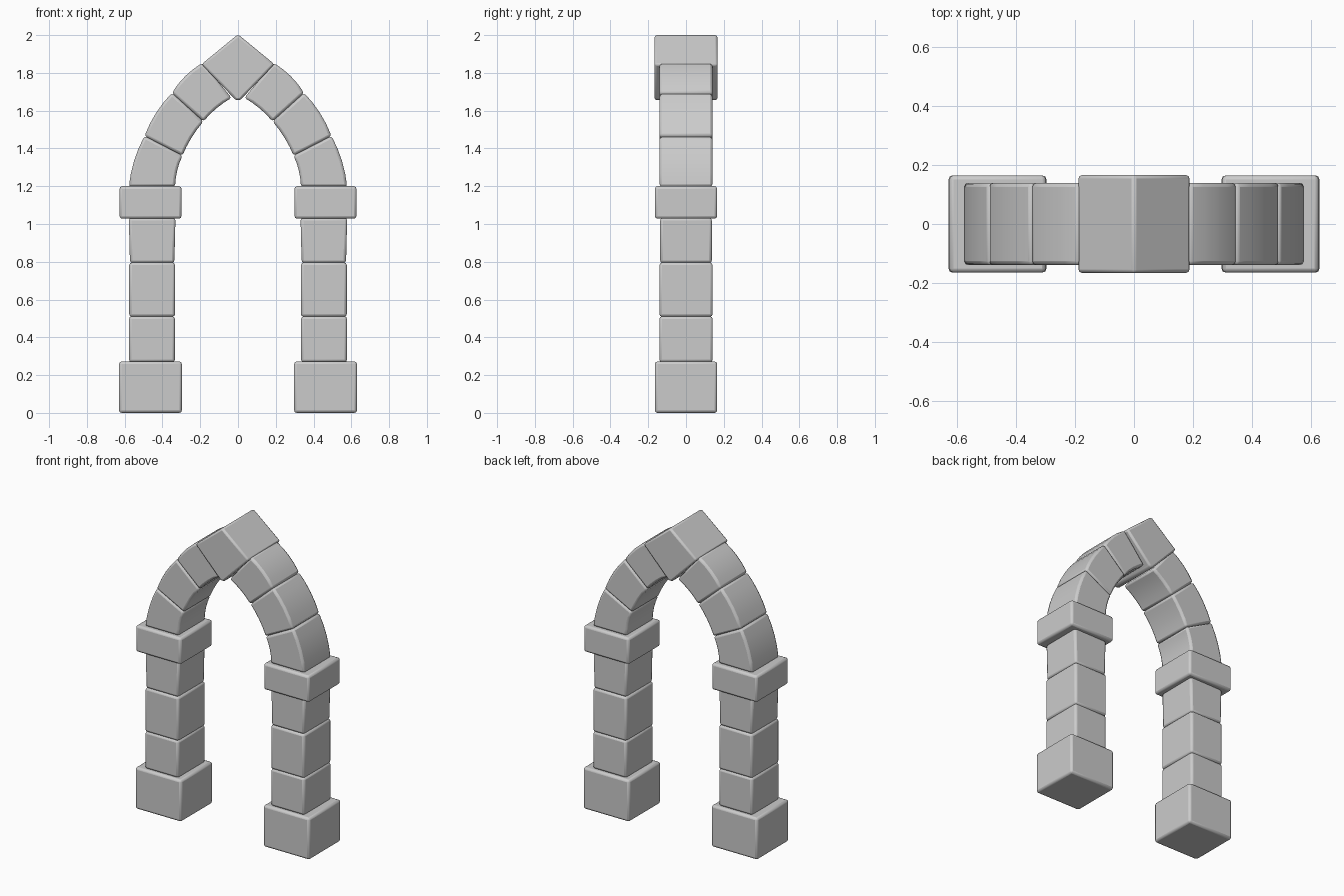
import bpy, bmesh
from mathutils import Vector

if "Cube" in bpy.data.objects:
    bpy.data.objects.remove(bpy.data.objects["Cube"])


def stone(name, outline, depth, mirrored=True, bevel=0.014):
    """Extrude an x-z outline along y into a worn stone block."""
    bm = bmesh.new()
    face = bm.faces.new([bm.verts.new((x, -depth / 2, z)) for x, z in outline])
    ext = bmesh.ops.extrude_face_region(bm, geom=[face])
    verts = [g for g in ext["geom"] if isinstance(g, bmesh.types.BMVert)]
    bmesh.ops.translate(bm, verts=verts, vec=(0, depth, 0))
    bmesh.ops.recalc_face_normals(bm, faces=bm.faces)
    mesh = bpy.data.meshes.new(name)
    bm.to_mesh(mesh)
    bm.free()
    ob = bpy.data.objects.new(name, mesh)
    bpy.context.collection.objects.link(ob)
    if mirrored:
        m = ob.modifiers.new("Mirror", "MIRROR")
        m.use_mirror_merge = False
    b = ob.modifiers.new("Bevel", "BEVEL")
    b.width, b.segments = bevel, 2
    b.limit_method, b.angle_limit = "ANGLE", 0.7
    bpy.ops.object.select_all(action="DESELECT")
    ob.select_set(True)
    bpy.context.view_layer.objects.active = ob
    bpy.ops.object.shade_smooth_by_angle(angle=0.6)
    return ob


def block(name, x0, x1, z0, z1, depth, flare=0.0):
    """Rectangular block, optionally flared at the top."""
    return stone(name, [(x0, z0), (x1, z0), (x1 + flare, z1), (x0 - flare, z1)], depth)


def bulged(a, b, amount, steps=4):
    """Points from a to b, bowed sideways by amount."""
    a, b = Vector(a), Vector(b)
    d = (b - a).normalized()
    n = Vector((d.y, -d.x))
    return [tuple(a.lerp(b, i / steps) + n * amount * 4 * (i / steps) * (1 - i / steps))
            for i in range(steps + 1)]


# Pillars: base, shaft stones and capital
block("pillar_base", 0.297, 0.63, 0.0, 0.272, 0.33)
block("lower_shaft_stone", 0.334, 0.577, 0.268, 0.511, 0.282)
block("middle_shaft_stone", 0.333, 0.576, 0.509, 0.796, 0.282)
block("upper_shaft_stone", 0.337, 0.572, 0.794, 1.032, 0.274, 0.006)
block("pillar_capital", 0.299, 0.627, 1.028, 1.2, 0.33)

# Arch stones between successive joints (outer point, inner point)
joints = [((0.578, 1.198), (0.333, 1.198)), ((0.495, 1.466), (0.294, 1.362)),
          ((0.35, 1.694), (0.183, 1.543)), ((0.188, 1.853), (0.034, 1.668))]
for i, ((o0, i0), (o1, i1)) in enumerate(zip(joints, joints[1:])):
    outline = bulged(o0, o1, 0.014) + bulged(i1, i0, -0.009)
    stone(f"arch_stone_{i + 1}", outline, 0.28)

# Keystone at the apex
stone("keystone", [(0, 2.004), (-0.193, 1.846), (-0.012, 1.656), (0.012, 1.656), (0.193, 1.846)],
      0.334, mirrored=False)
